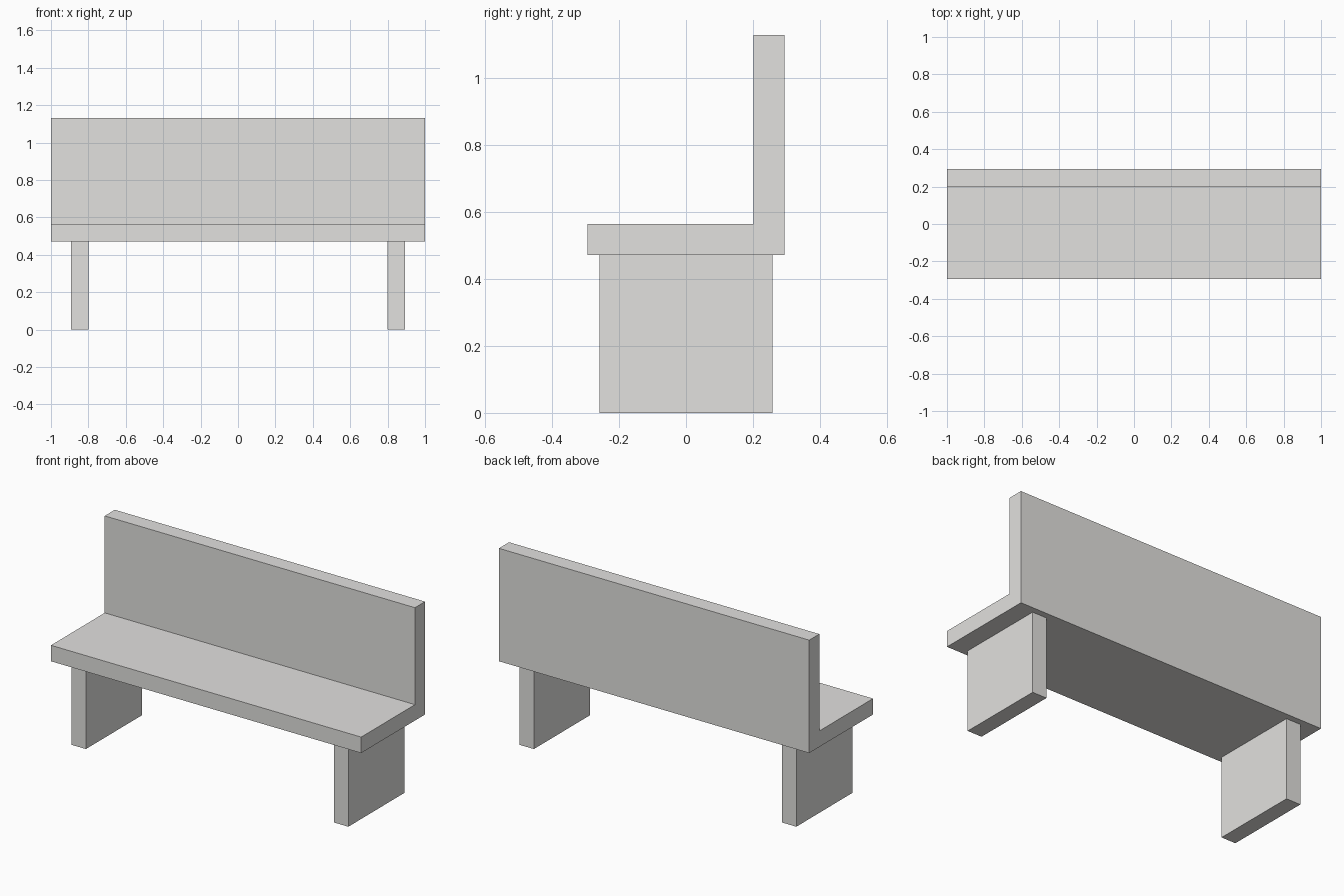
import bpy
import bmesh

if "Cube" in bpy.data.objects:
    bpy.data.objects.remove(bpy.data.objects["Cube"])

# One flat stone colour for the whole bench
stone = bpy.data.materials.new("pale grey stone")
stone.diffuse_color = (0.76, 0.752, 0.735, 1.0)
stone.use_nodes = True
stone.node_tree.nodes["Principled BSDF"].inputs["Base Color"].default_value = stone.diffuse_color


def extrude_profile(name, profile, x0, x1):
    """Solid made by sweeping a (y, z) outline from x0 to x1."""
    bm = bmesh.new()
    face = bm.faces.new([bm.verts.new((x0, y, z)) for y, z in profile])
    swept = bmesh.ops.extrude_face_region(bm, geom=[face])["geom"]
    verts = [v for v in swept if isinstance(v, bmesh.types.BMVert)]
    bmesh.ops.translate(bm, verts=verts, vec=(x1 - x0, 0, 0))
    bmesh.ops.recalc_face_normals(bm, faces=bm.faces)
    mesh = bpy.data.meshes.new(name)
    bm.to_mesh(mesh)
    bm.free()
    mesh.materials.append(stone)
    obj = bpy.data.objects.new(name, mesh)
    bpy.context.collection.objects.link(obj)
    return obj


SEAT_Z, SEAT_TOP, BACK_TOP = 0.472, 0.565, 1.13

# Seat and backrest: one L-shaped slab
extrude_profile("seat_and_backrest", [
    (-0.294, SEAT_Z), (0.294, SEAT_Z), (0.294, BACK_TOP),
    (0.201, BACK_TOP), (0.201, SEAT_TOP), (-0.294, SEAT_TOP)], -1.0, 1.0)

# Slab legs, one near each end
leg_outline = [(-0.258, 0), (0.258, 0), (0.258, SEAT_Z), (-0.258, SEAT_Z)]
for name, x0, x1 in (("left_leg", -0.892, -0.80), ("right_leg", 0.80, 0.892)):
    extrude_profile(name, leg_outline, x0, x1)
